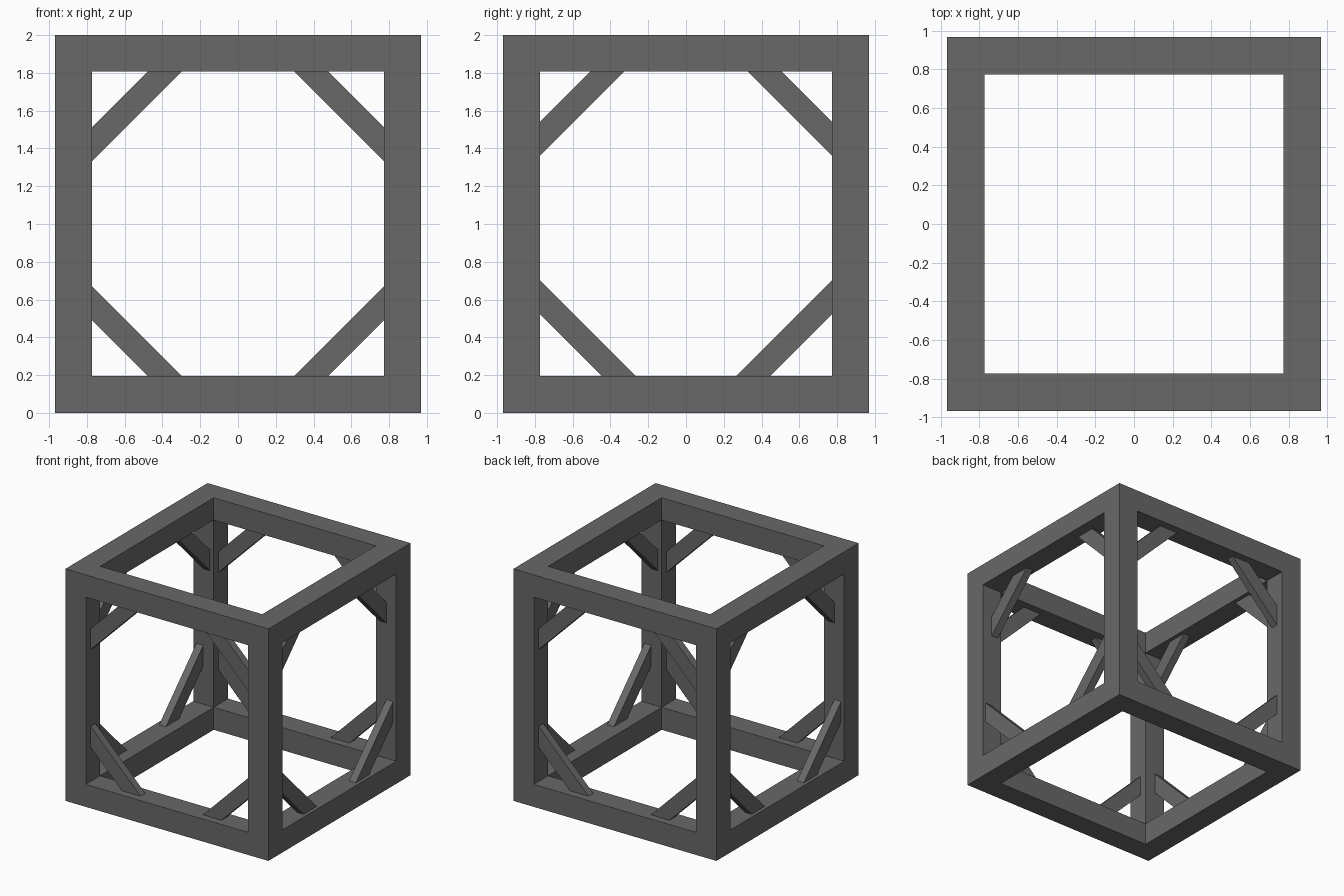
import bpy, bmesh
from mathutils import Vector, Matrix

if "Cube" in bpy.data.objects:
    bpy.data.objects.remove(bpy.data.objects["Cube"])

HALF = 0.968      # outer half width of the frame
INNER = 0.773     # inner half width of the openings
LOW, HIGH = 0.194, 1.808   # opening bottom and top

grey = bpy.data.materials.new("dark_grey")
grey.diffuse_color = (0.14, 0.14, 0.14, 1)
grey.use_nodes = True
grey.node_tree.nodes["Principled BSDF"].inputs["Base Color"].default_value = grey.diffuse_color


def finish(name, bm):
    bmesh.ops.recalc_face_normals(bm, faces=bm.faces)
    mesh = bpy.data.meshes.new(name)
    bm.to_mesh(mesh)
    bm.free()
    mesh.materials.append(grey)
    obj = bpy.data.objects.new(name, mesh)
    bpy.context.collection.objects.link(obj)
    return obj


def box(name, lo, hi):
    lo, hi = Vector(lo), Vector(hi)
    bm = bmesh.new()
    bmesh.ops.create_cube(bm, size=1, matrix=Matrix.LocRotScale((lo + hi) / 2, None, hi - lo))
    return finish(name, bm)


# Cubic frame: a solid block opened through along each axis
frame = box("cube_frame", (-HALF, -HALF, 0), (HALF, HALF, 2))
for axis in range(3):
    lo, hi = [-INNER, -INNER, LOW], [INNER, INNER, HIGH]
    lo[axis], hi[axis] = -1.5, 3
    cutter = box("opening_cutter_" + "xyz"[axis], lo, hi)
    cutter.hide_render = True
    cutter.hide_set(True)
    cut = frame.modifiers.new("opening", 'BOOLEAN')
    cut.operation = 'DIFFERENCE'
    cut.solver = 'EXACT'
    cut.object = cutter


# Diagonal corner brace: mitred strip from post to beam, thickened in depth
def brace(name, along_y, side, end, top, near, far, inset, thick=0.065):
    bm = bmesh.new()
    edge, up = (HIGH, -1) if top else (LOW, 1)
    profile = [(INNER, near), (INNER, far), (INNER - far, 0), (INNER - near, 0)]
    rings = []
    for depth in (HALF - inset, HALF - inset - thick):
        ring = []
        for u, h in profile:
            a, b = end * u, side * depth
            ring.append(bm.verts.new((b, a, edge + up * h) if along_y else (a, b, edge + up * h)))
        rings.append(ring)
    bm.faces.new(rings[0])
    bm.faces.new(rings[1])
    for i in range(4):
        j = (i + 1) % 4
        bm.faces.new((rings[0][i], rings[0][j], rings[1][j], rings[1][i]))
    finish(name, bm)


# Front and back braces sit mid-beam; side braces step in or out to clear them
for side in (-1, 1):
    for end in (-1, 1):
        for top in (False, True):
            level = "upper" if top else "lower"
            brace(level + ("_back_brace" if side > 0 else "_front_brace"),
                  False, side, end, top, 0.297, 0.476, 0.065)
            near, far, inset = (0.267, 0.446, 0.095) if top else (0.328, 0.507, 0.03)
            brace(level + ("_right_brace" if side > 0 else "_left_brace"),
                  True, side, end, top, near, far, inset)
